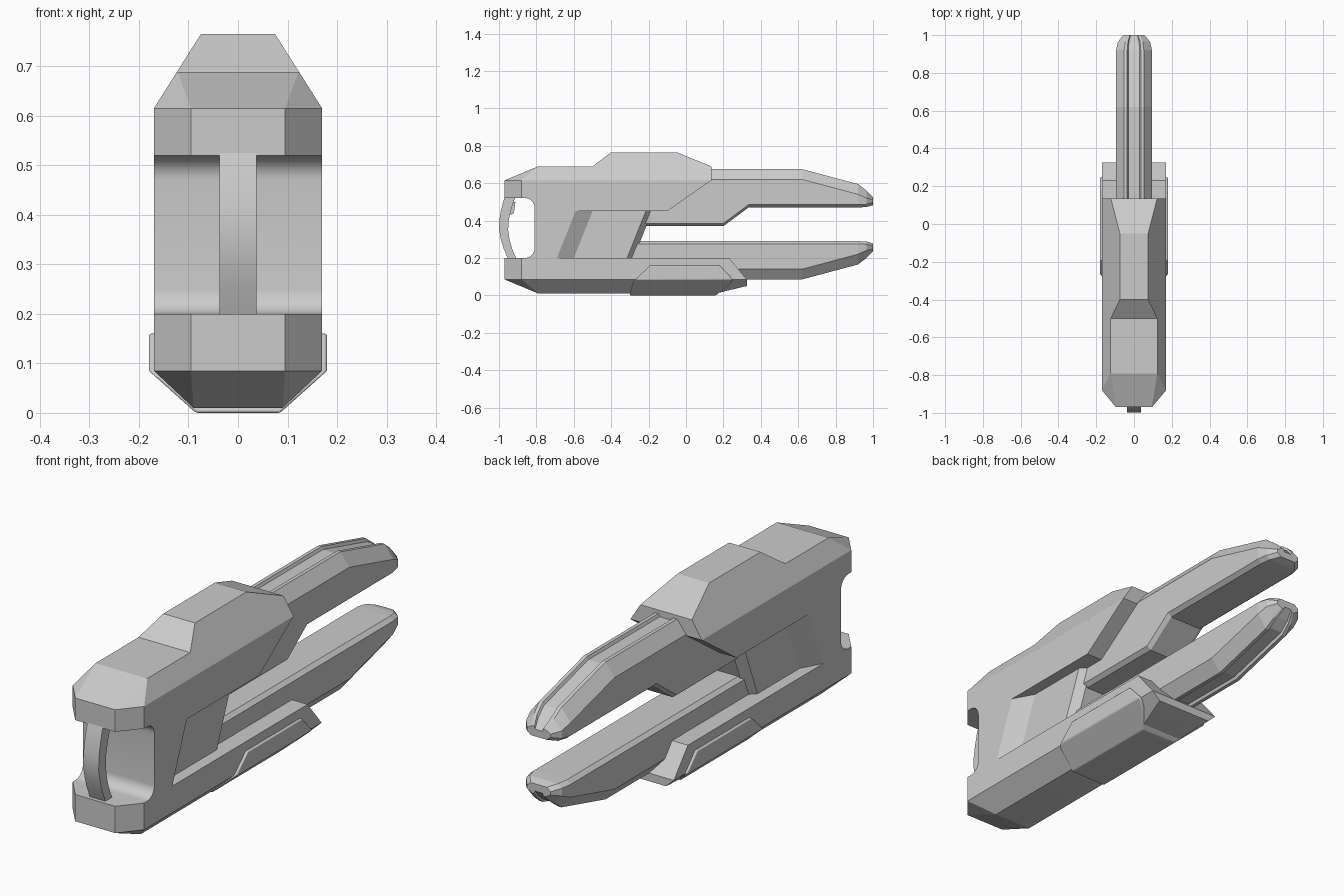
import bpy, bmesh
from math import sin, cos, pi, radians

if "Cube" in bpy.data.objects:
    bpy.data.objects.remove(bpy.data.objects["Cube"])


def finish(name, bm):
    bmesh.ops.recalc_face_normals(bm, faces=bm.faces)
    me = bpy.data.meshes.new(name)
    bm.to_mesh(me)
    bm.free()
    ob = bpy.data.objects.new(name, me)
    bpy.context.collection.objects.link(ob)
    return ob


def loft(name, rings):
    """Skin equal-length rings and cap both ends."""
    bm = bmesh.new()
    rows = [[bm.verts.new(p) for p in r] for r in rings]
    n = len(rows[0])
    for a, b in zip(rows, rows[1:]):
        for i in range(n):
            j = (i + 1) % n
            bm.faces.new((a[i], a[j], b[j], b[i]))
    bm.faces.new(rows[0])
    bm.faces.new(rows[-1])
    return finish(name, bm)


def side_prism(name, profile, w):
    return loft(name, [[(x, y, z) for y, z in profile] for x in (-w, w)])


def activate(ob):
    bpy.ops.object.select_all(action='DESELECT')
    ob.select_set(True)
    bpy.context.view_layer.objects.active = ob


def boolean(ob, cutter, op):
    m = ob.modifiers.new("bool", 'BOOLEAN')
    m.operation, m.object, m.solver = op, cutter, 'EXACT'
    activate(ob)
    bpy.ops.object.modifier_apply(modifier=m.name)
    bpy.data.objects.remove(cutter)


def smooth(ob, deg):
    activate(ob)
    bpy.ops.object.shade_smooth_by_angle(angle=radians(deg))


def arc(cy, cz, r, a0, a1, n=8):
    return [(cy + r * cos(a0 + (a1 - a0) * i / n), cz + r * sin(a0 + (a1 - a0) * i / n))
            for i in range(n + 1)]


# Main body: side profile with rounded hand opening, trimmed by a chamfered envelope
profile = [(-1.1, .689), (-.5, .689), (-.38, .78), (-.087, .78), (.135, .69), (.135, .615),
           (-.1, .45), (-.18, .45), (-.28, .2), (.23, .2), (.325, .085), (.325, .05),
           (-.09, -.05), (-1.1, -.05), (-1.1, .2)]
profile += arc(-.86, .25, .05, -pi / 2, 0) + arc(-.86, .47, .05, 0, pi / 2) + [(-1.1, .52)]
body = side_prism("body", profile, .3)

bm = bmesh.new()
for x, y, z in [(.095, -.97, .085), (.095, -.97, .615), (.17, -.88, .085), (.17, -.88, .615),
                (.1225, -.79, .69), (.09, -.79, .01), (.075, -.45, .765),
                (.17, .5, .085), (.17, .5, .615), (.075, .5, .765), (.09, .5, .01)]:
    for s in (-1, 1):
        bm.verts.new((s * x, y, z))
bmesh.ops.convex_hull(bm, input=bm.verts)
bmesh.ops.dissolve_limit(bm, angle_limit=.01, verts=bm.verts, edges=bm.edges)
boolean(body, finish("envelope", bm), 'INTERSECT')

# Ramped recess on each side, with a chamfer at its open end
plan = [(.22, -.78), (.12, -.6), (.12, -.315), (.08, -.275), (.08, -.02), (.3, -.02), (.3, -.78)]
for s in (-1, 1):
    cutter = loft("recess", [[(s * x, y + dy, z) for x, y in plan]
                             for z, dy in ((.2, 0), (.45, .1))])
    boolean(body, cutter, 'DIFFERENCE')
smooth(body, 15)


# Two mirrored prongs: lofted chamfered section with a shallow groove along the outer face
def prong(name, stations, flip):
    rings = []
    for y, top, bot, w, c in stations:
        k = w / .095
        half = [(.03 * k, top - .012), (.036 * k, top), (.052 * k, top), (w, top - c),
                (w, bot + .015), (w - .018, bot)]
        ring = half + [(-x, z) for x, z in reversed(half)]
        rings.append([(x, y, .76 - z if flip else z) for x, z in ring])
    return loft(name, rings)


tip = [(.62, .675, .47, .095, .055), (.92, .595, .47, .095, .055),
       (.965, .56, .472, .085, .04), (1.0, .525, .482, .056, .014)]
prong("upper_prong", [(-.3, .675, .37, .095, .055), (.2, .675, .37, .095, .055),
                      (.335, .675, .47, .095, .055)] + tip, False)
prong("lower_prong", [(-.3, .675, .47, .095, .055)] + tip, True)

# Belly guard wrapped round the underside
guard = side_prism("belly_guard", [(-.19, .16), (.18, .16), (.25, .085), (.235, .06), (.16, 0),
                                   (.15, -.05), (-.31, -.05), (-.30, .005), (-.28, .075)], .3)
sec = [(.18, .25), (.18, .085), (.085, 0), (-.085, 0), (-.18, .085), (-.18, .25)]
boolean(guard, loft("guard_section", [[(x, y, z) for x, z in sec] for y in (-.5, .5)]),
        'INTERSECT')
bev = guard.modifiers.new("bevel", 'BEVEL')
bev.width, bev.segments, bev.limit_method = .01, 3, 'ANGLE'
smooth(guard, 30)

# Curved hand grip across the opening: (z, outer y, inner y)
grip_rows = [(.54, -.965, -.905), (.5, -.978, -.922), (.45, -.99, -.937), (.4, -.998, -.948),
             (.35, -.999, -.951), (.3, -.99, -.944), (.25, -.975, -.93), (.18, -.945, -.9)]
grip = loft("grip", [[(-.037, a, z), (.037, a, z), (.037, b, z), (-.037, b, z)]
                     for z, a, b in grip_rows])
smooth(grip, 25)

# Small trigger behind the top of the grip
side_prism("trigger", [(-.93, .5), (-.912, .5), (-.92, .44), (-.935, .43), (-.945, .44)], .025)
